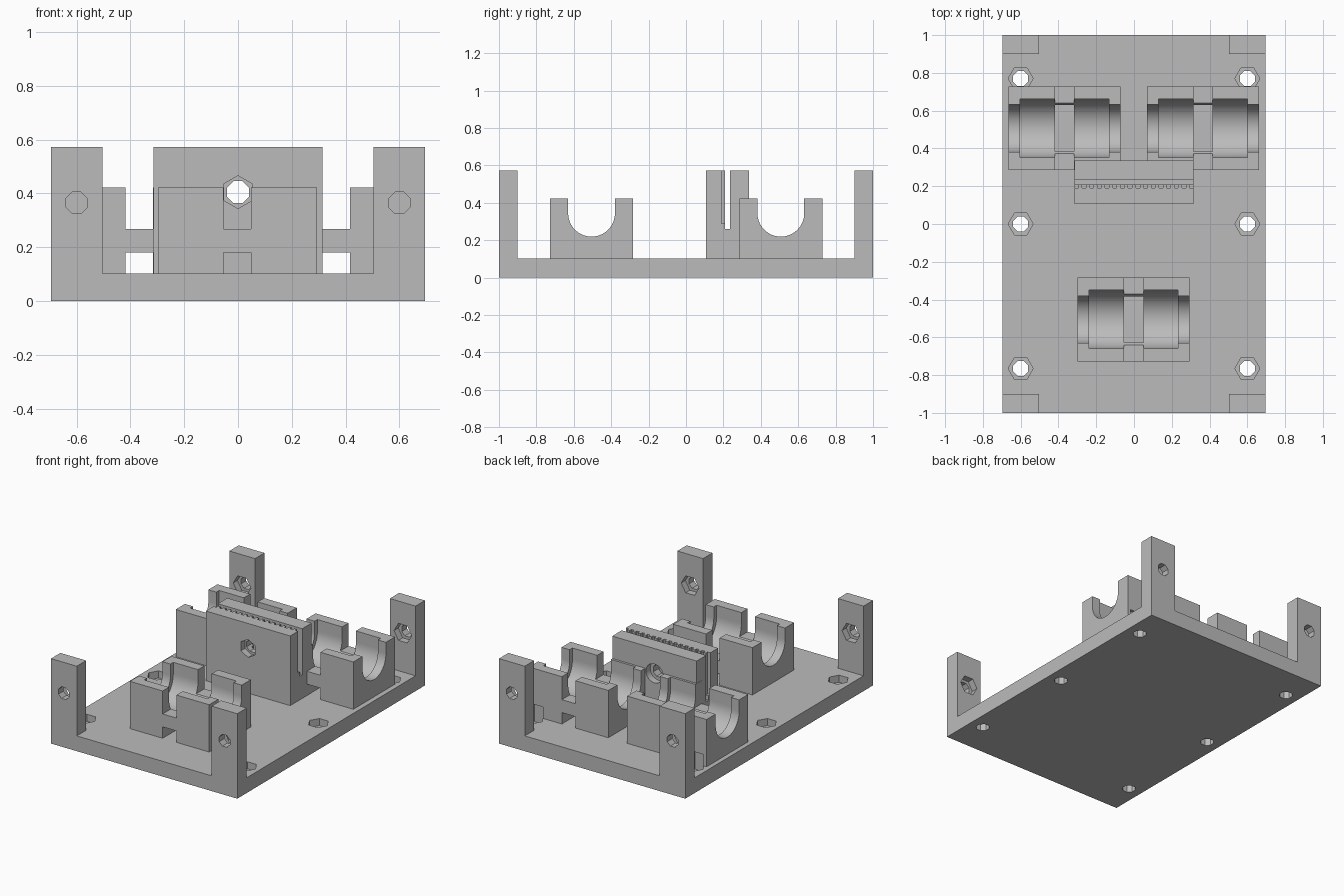
import bpy, bmesh, math
from mathutils import Matrix, Vector

old = bpy.data.objects.get("Cube")
if old:
    bpy.data.objects.remove(old, do_unlink=True)

# One plain plastic colour
grey = bpy.data.materials.new("grey plastic")
grey.use_nodes = True
COLOUR = (0.5, 0.5, 0.5, 1)
grey.diffuse_color = COLOUR
grey.node_tree.nodes["Principled BSDF"].inputs["Base Color"].default_value = COLOUR


def finish(name, bm):
    mesh = bpy.data.meshes.new(name)
    bm.to_mesh(mesh)
    bm.free()
    mesh.materials.append(grey)
    obj = bpy.data.objects.new(name, mesh)
    bpy.context.collection.objects.link(obj)
    return obj


def box(name, x, y, z):
    """Box from (low, high) pairs on each axis."""
    bm = bmesh.new()
    size = Matrix.Diagonal((x[1] - x[0], y[1] - y[0], z[1] - z[0], 1))
    mid = Vector((sum(x), sum(y), sum(z))) / 2
    bmesh.ops.create_cube(bm, size=1, matrix=Matrix.Translation(mid) @ size)
    return finish(name, bm)


def prism(name, axis, centre, radius, span, sides, turn=0):
    """Regular prism along an axis; centre gives the other two coordinates."""
    bm = bmesh.new()
    mid = list(centre)
    mid.insert("xyz".index(axis), sum(span) / 2)
    rot = {"x": Matrix.Rotation(math.pi / 2, 4, "Y"),
           "y": Matrix.Rotation(math.pi / 2, 4, "X"),
           "z": Matrix.Identity(4)}[axis]
    # Start with a corner on the local x axis
    first = Matrix.Rotation(turn, 4, "Z")
    rim = [bm.verts.new((radius * math.cos(a), radius * math.sin(a), -(span[1] - span[0]) / 2))
           for a in (math.tau * i / sides for i in range(sides))]
    face = bm.faces.new(rim)
    top = bmesh.ops.extrude_face_region(bm, geom=[face])["geom"]
    bmesh.ops.translate(bm, verts=[v for v in top if isinstance(v, bmesh.types.BMVert)],
                        vec=(0, 0, span[1] - span[0]))
    bmesh.ops.recalc_face_normals(bm, faces=bm.faces[:])
    bm.transform(Matrix.Translation(mid) @ rot @ first)
    return finish(name, bm)


def cut(obj, cutters):
    """Subtract every cutter, bake the result and drop the cutters."""
    for c in cutters:
        c.hide_render = True
        mod = obj.modifiers.new("cut", "BOOLEAN")
        mod.operation, mod.solver, mod.object = "DIFFERENCE", "EXACT", c
    baked = bpy.data.meshes.new_from_object(
        obj.evaluated_get(bpy.context.evaluated_depsgraph_get()))
    obj.modifiers.clear()
    obj.data = baked
    for c in cutters:
        bpy.data.objects.remove(c, do_unlink=True)
    bpy.ops.object.select_all(action="DESELECT")
    obj.select_set(True)
    bpy.context.view_layer.objects.active = obj
    bpy.ops.object.shade_smooth_by_angle(angle=math.radians(25))


W, FLOOR, TOP = 0.695, 0.103, 0.573
BOLT, NUT = 0.043, 0.066
SCREW_X = 0.6

# Base plate with six screw holes and nut pockets
base = box("base_plate", (-W, W), (-1, 1), (0, FLOOR))
holes = []
for sx in (-1, 1):
    for y in (-0.765, 0, 0.77):
        holes.append(prism("hole", "z", (sx * SCREW_X, y), BOLT, (-0.1, 0.3), 8, math.pi / 8))
        holes.append(prism("pocket", "z", (sx * SCREW_X, y), NUT, (0.055, 0.3), 6))
cut(base, holes)

# Four corner posts, nut pockets on the inner faces
for sx, side in ((1, "left"), (-1, "right")):
    for sy, end in ((-1, "front"), (1, "back")):
        xs = sorted((sx * 0.503, sx * W))
        post = box(f"{end}_{side}_post", xs, sorted((sy * 0.9, sy)), (FLOOR, TOP))
        at = (sx * SCREW_X, 0.365)
        cut(post, [prism("hole", "y", at, BOLT, sorted((sy * 0.8, sy * 1.1)), 8, math.pi / 8),
                   prism("pocket", "y", at, NUT, sorted((sy * 0.8, sy * 0.945)), 6)])


def bearing_holder(name, cx, cy):
    """Open cradle with a stepped groove and slots for a cable tie."""
    axis_z, top = 0.344, 0.422
    body = box(name, (cx - 0.296, cx + 0.296), (cy - 0.222, cy + 0.222), (FLOOR, top))
    cutters = []
    for r, half in ((0.125, 0.4), (0.155, 0.236)):
        xs = (cx - half, cx + half)
        cutters.append(prism("groove", "x", (cy, axis_z), r, xs, 64))
        cutters.append(box("opening", xs, (cy - r, cy + r), (axis_z, 0.6)))
    tie = (cx - 0.051, cx + 0.051)
    cutters.append(box("tie_notch", tie, (cy - 0.3, cy + 0.3), (0.267, 0.6)))
    cutters.append(box("tie_tunnel", tie, (cy - 0.3, cy + 0.3), (0.05, 0.18)))
    cutters.append(box("tie_window", tie, (cy - 0.122, cy + 0.122), (0.15, 0.3)))
    if cy > 0:  # clearance for the nuts beside the rear holders
        cutters.append(prism("nut_clearance", "z", (math.copysign(SCREW_X, cx), 0.77),
                             NUT, (0.05, 0.18), 6))
    cut(body, cutters)


bearing_holder("front_bearing_holder", -0.002, -0.505)
bearing_holder("back_left_bearing_holder", 0.365, 0.507)
bearing_holder("back_right_bearing_holder", -0.368, 0.507)

# Belt clamp: slotted block with a toothed inner face and a cross bolt
CLAMP = 0.315
clamp = box("belt_clamp", (-CLAMP, CLAMP), (0.107, 0.336), (FLOOR, TOP))
cutters = [box("belt_slot", (-0.5, 0.5), (0.209, 0.235), (0.26, 0.7)),
           prism("hole", "y", (0, 0.405), 0.044, (0, 0.5), 8, math.pi / 8),
           prism("pocket", "y", (0, 0.405), 0.061, (0, 0.15), 6, math.pi / 6),
           prism("head_recess", "y", (0, 0.405), 0.064, (0.29, 0.5), 24)]
pitch = 2 * CLAMP / 15.5
for i in range(16):
    x = -CLAMP + i * pitch
    cutters.append(box("tooth_gap", (x - (0.01 if i == 0 else 0), x + pitch * 0.5),
                       (0.19, 0.22), (0.29, 0.7)))
cut(clamp, cutters)
